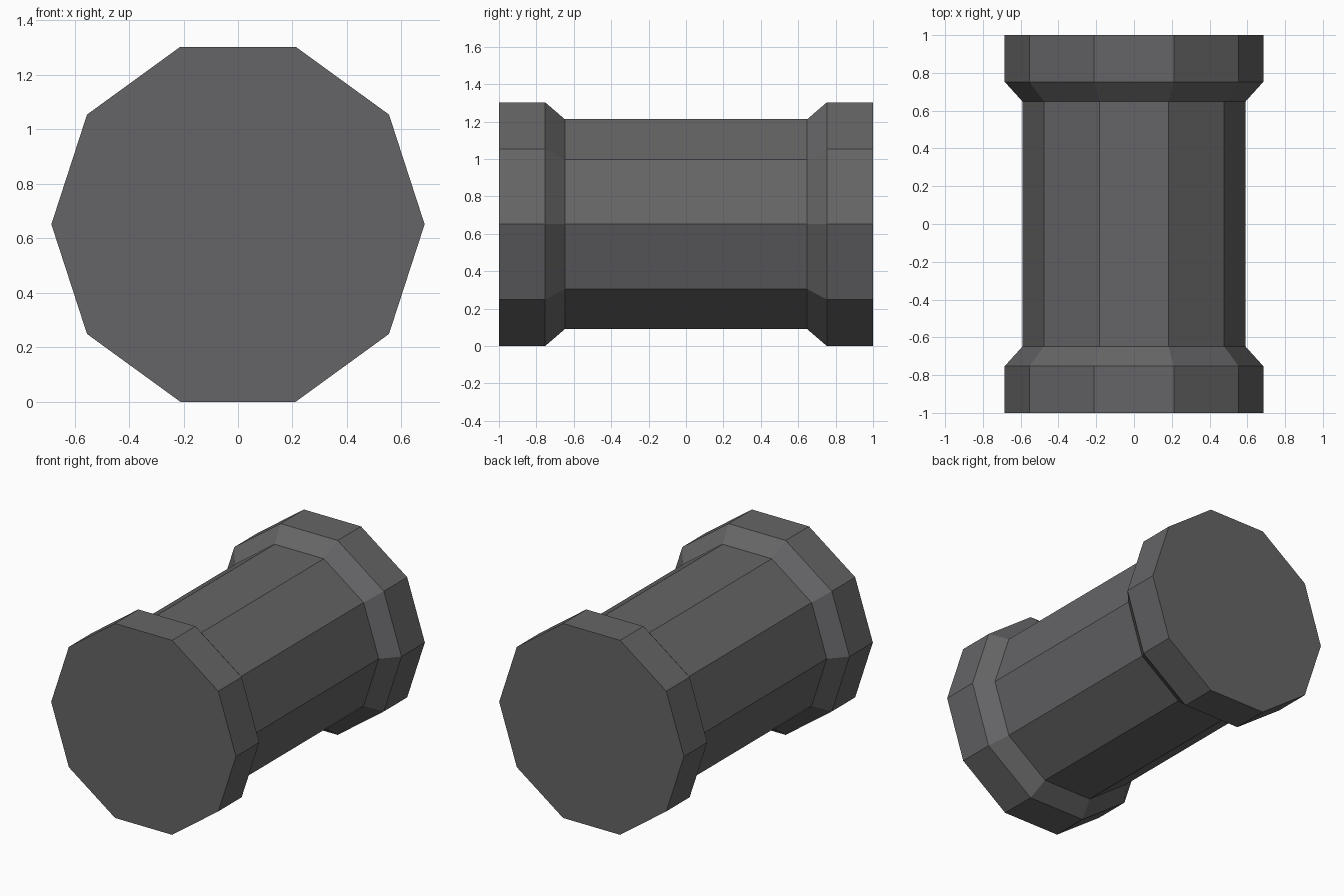
import bpy, bmesh, math

if "Cube" in bpy.data.objects:
    bpy.data.objects.remove(bpy.data.objects["Cube"])

SIDES = 10
R_END = 0.685
CENTRE_Z = R_END * math.sin(math.radians(72))

# Half profile (y, radius), mirrored to give the full spool outline
half = [(-1.0, R_END), (-0.753, R_END), (-0.648, 0.59)]
profile = half + [(-y, r) for y, r in reversed(half)]

grey = bpy.data.materials.new("dark grey")
grey.diffuse_color = (0.13, 0.13, 0.135, 1)
grey.use_nodes = True
grey.node_tree.nodes["Principled BSDF"].inputs["Base Color"].default_value = grey.diffuse_color

# Ten-sided roller with flared end collars
bm = bmesh.new()
rings = []
for y, r in profile:
    ring = []
    for i in range(SIDES):
        a = 2 * math.pi * i / SIDES
        ring.append(bm.verts.new((r * math.cos(a), y, CENTRE_Z + r * math.sin(a))))
    rings.append(ring)
for a, b in zip(rings, rings[1:]):
    for i in range(SIDES):
        j = (i + 1) % SIDES
        bm.faces.new((a[i], a[j], b[j], b[i]))

# Flat end caps
bm.faces.new(rings[0])
bm.faces.new(rings[-1])
bmesh.ops.recalc_face_normals(bm, faces=bm.faces)

mesh = bpy.data.meshes.new("roller")
bm.to_mesh(mesh)
bm.free()
mesh.materials.append(grey)
bpy.context.collection.objects.link(bpy.data.objects.new("roller", mesh))
